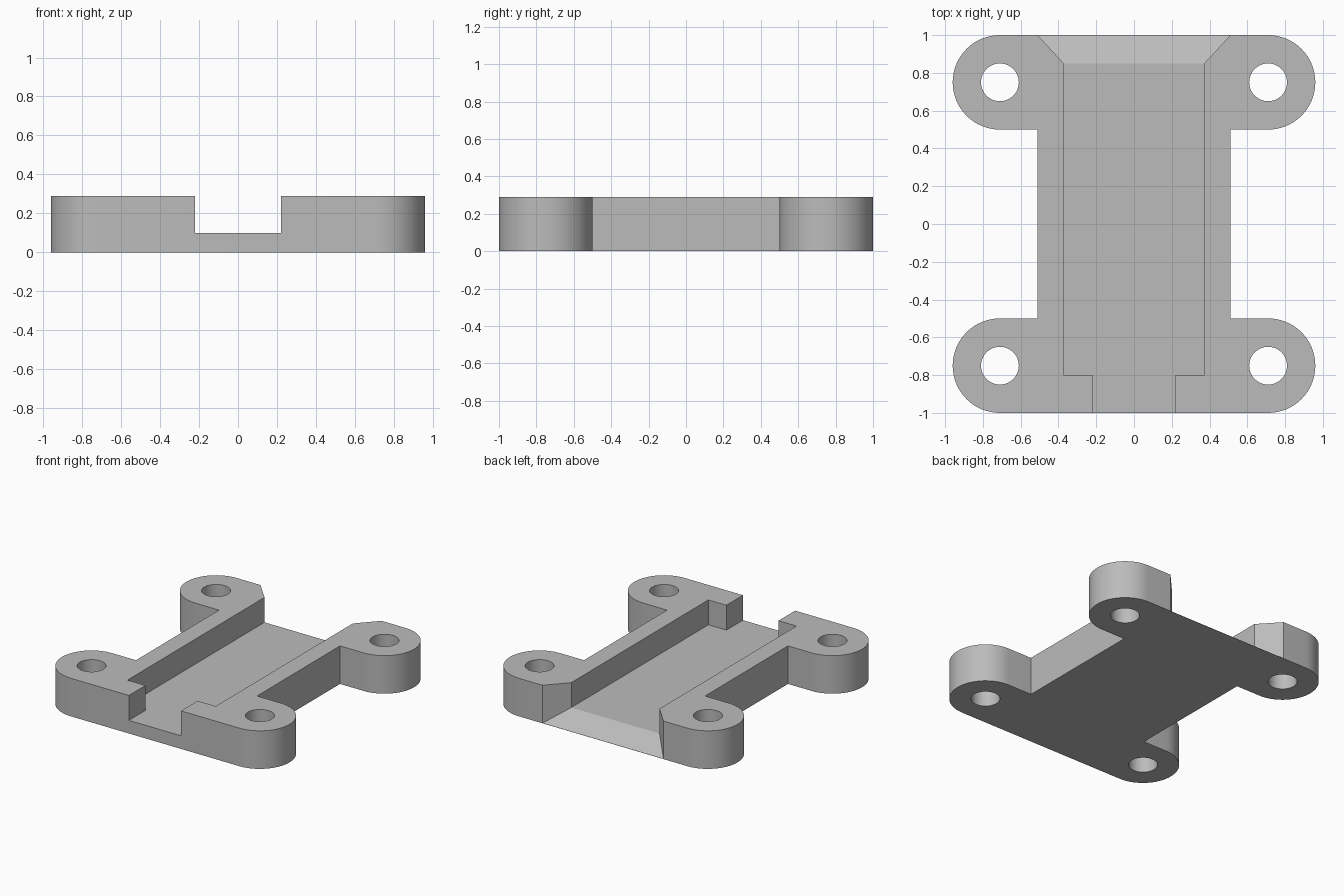
import bpy, bmesh
from math import sin, cos, pi

cube = bpy.data.objects.get("Cube")
if cube:
    bpy.data.objects.remove(cube, do_unlink=True)

HEIGHT, FLOOR = 0.29, 0.10
EAR_X, EAR_Y, EAR_R, HOLE_R = 0.71, 0.75, 0.25, 0.10
WAIST, SLOT, MOUTH = 0.51, 0.372, 0.22
RAMP_Y = 0.85

grey = bpy.data.materials.new("grey plastic")
grey.use_nodes = True
colour = (0.5, 0.5, 0.5, 1)
grey.diffuse_color = colour
grey.node_tree.nodes["Principled BSDF"].inputs["Base Color"].default_value = colour


def finish(name, bm):
    bmesh.ops.recalc_face_normals(bm, faces=bm.faces)
    mesh = bpy.data.meshes.new(name)
    bm.to_mesh(mesh)
    bm.free()
    obj = bpy.data.objects.new(name, mesh)
    bpy.context.collection.objects.link(obj)
    mesh.materials.append(grey)
    return obj


def prism(name, outline, z0, z1):
    bm = bmesh.new()
    face = bm.faces.new([bm.verts.new((x, y, z0)) for x, y in outline])
    top = bmesh.ops.extrude_face_region(bm, geom=[face])["geom"]
    bmesh.ops.translate(bm, vec=(0, 0, z1 - z0),
                        verts=[v for v in top if isinstance(v, bmesh.types.BMVert)])
    return finish(name, bm)


def arc(cx, cy, r, start, sweep, steps):
    angles = [start + sweep * i / steps for i in range(steps + 1)]
    return [(cx + r * cos(a), cy + r * sin(a)) for a in angles]


def loft(name, stations):
    """Open-topped channel volume through (y, half width, floor height) stations."""
    bm = bmesh.new()
    rings = [[bm.verts.new(p) for p in ((-w, y, z), (w, y, z), (w, y, 0.5), (-w, y, 0.5))]
             for y, w, z in stations]
    for a, b in zip(rings, rings[1:]):
        for i in range(4):
            j = (i + 1) % 4
            bm.faces.new((a[i], a[j], b[j], b[i]))
    bm.faces.new(rings[0])
    bm.faces.new(rings[-1])
    return finish(name, bm)


def cut(target, cutter):
    mod = target.modifiers.new(cutter.name, "BOOLEAN")
    mod.operation, mod.solver, mod.object = "DIFFERENCE", "EXACT", cutter
    bpy.context.view_layer.objects.active = target
    bpy.ops.object.modifier_apply(modifier=mod.name)
    bpy.data.objects.remove(cutter, do_unlink=True)


# Plate with a rounded mounting ear at each corner
right_side = arc(EAR_X, -EAR_Y, EAR_R, -pi / 2, pi, 32)
right_side += [(WAIST, EAR_R - EAR_Y), (WAIST, EAR_Y - EAR_R)]
right_side += arc(EAR_X, EAR_Y, EAR_R, -pi / 2, pi, 32)
outline = right_side + [(-x, -y) for x, y in right_side]
plate = prism("mounting_plate", outline, 0, HEIGHT)

# Channel with a flared ramp at the back and a narrow mouth at the front
slope = 0.15
reach = 2 * (WAIST - SLOT) + SLOT
cut(plate, loft("channel_cutter", [(-0.8, SLOT, FLOOR), (RAMP_Y, SLOT, FLOOR),
                                   (RAMP_Y + 2 * slope, reach, 0.002 - FLOOR)]))
cut(plate, loft("mouth_cutter", [(-1.2, MOUTH, FLOOR), (-0.6, MOUTH, FLOOR)]))

# Screw holes
for sx in (-1, 1):
    for sy in (-1, 1):
        circle = arc(sx * EAR_X, sy * EAR_Y, HOLE_R, 0, 2 * pi, 48)[:-1]
        cut(plate, prism("hole_cutter", circle, -0.1, 0.5))

bpy.ops.object.select_all(action="DESELECT")
plate.select_set(True)
bpy.context.view_layer.objects.active = plate
bpy.ops.object.shade_smooth_by_angle()
